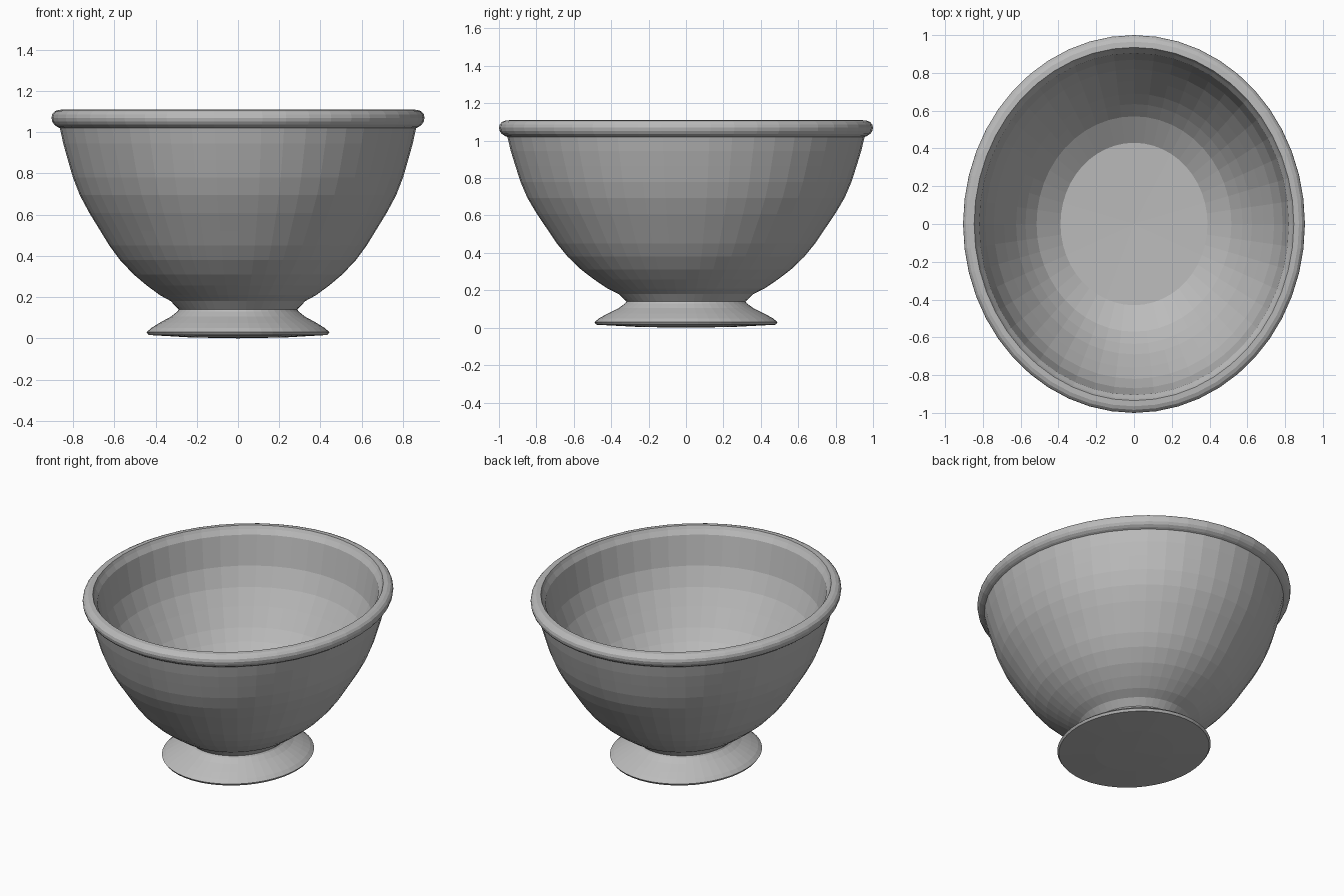
import bpy
import math

cube = bpy.data.objects.get("Cube")
if cube:
    bpy.data.objects.remove(cube, do_unlink=True)

SEGMENTS = 48
WIDTH = 0.905  # the bowl is narrower along x than along y

grey = bpy.data.materials.new("plain grey")
grey.use_nodes = True
tone = (0.5, 0.5, 0.5, 1)
grey.diffuse_color = tone
grey.node_tree.nodes["Principled BSDF"].inputs["Base Color"].default_value = tone


def lathe(name, profile, closed=False):
    """Turn an (r, z) profile round z; a point with r = 0 becomes a pole."""
    verts, faces, rings = [], [], []
    for r, z in profile:
        count = SEGMENTS if r > 0 else 1
        rings.append([len(verts) + i for i in range(count)])
        for i in range(count):
            a = math.tau * i / SEGMENTS
            verts.append((r * WIDTH * math.cos(a), r * math.sin(a), z))
    pairs = list(zip(rings, rings[1:]))
    if closed:
        pairs.append((rings[-1], rings[0]))
    for low, high in pairs:
        for i in range(SEGMENTS):
            j = (i + 1) % SEGMENTS
            corners = [low[i % len(low)], low[j % len(low)],
                       high[j % len(high)], high[i % len(high)]]
            faces.append(list(dict.fromkeys(corners)))
    mesh = bpy.data.meshes.new(name)
    mesh.from_pydata(verts, [], faces)
    mesh.materials.append(grey)
    obj = bpy.data.objects.new(name, mesh)
    bpy.context.collection.objects.link(obj)
    return obj


# Foot: slightly domed underside, flared skirt and narrow neck
lathe("foot", [(0, 0), (0.25, 0.004), (0.48, 0.016), (0.49, 0.03),
               (0.465, 0.05), (0.42, 0.075), (0.36, 0.105),
               (0.325, 0.13), (0.318, 0.14), (0.33, 0.152)])

# Bowl wall: outside upward, over the lip, then down the inside to the floor
outside = [(0.33, 0.15), (0.36, 0.18), (0.42, 0.21), (0.49, 0.257),
           (0.56, 0.31), (0.633, 0.38), (0.69, 0.45), (0.74, 0.524),
           (0.797, 0.608), (0.848, 0.694), (0.885, 0.78), (0.912, 0.864),
           (0.937, 0.945), (0.955, 1.02), (0.955, 1.06)]
inside = [(0.935, 1.105), (0.905, 1.06), (0.87, 0.87), (0.82, 0.75),
          (0.76, 0.65), (0.69, 0.54), (0.635, 0.47), (0.57, 0.40),
          (0.43, 0.31), (0, 0.30)]
lathe("bowl", outside + inside)

# Rim: rolled bead with a flattened top
lathe("rim", [(0.955, 1.02), (0.97, 1.026), (0.986, 1.037), (0.996, 1.052),
              (1.0, 1.07), (0.996, 1.087), (0.984, 1.1), (0.965, 1.108),
              (0.935, 1.11), (0.925, 1.09), (0.935, 1.04)], closed=True)
